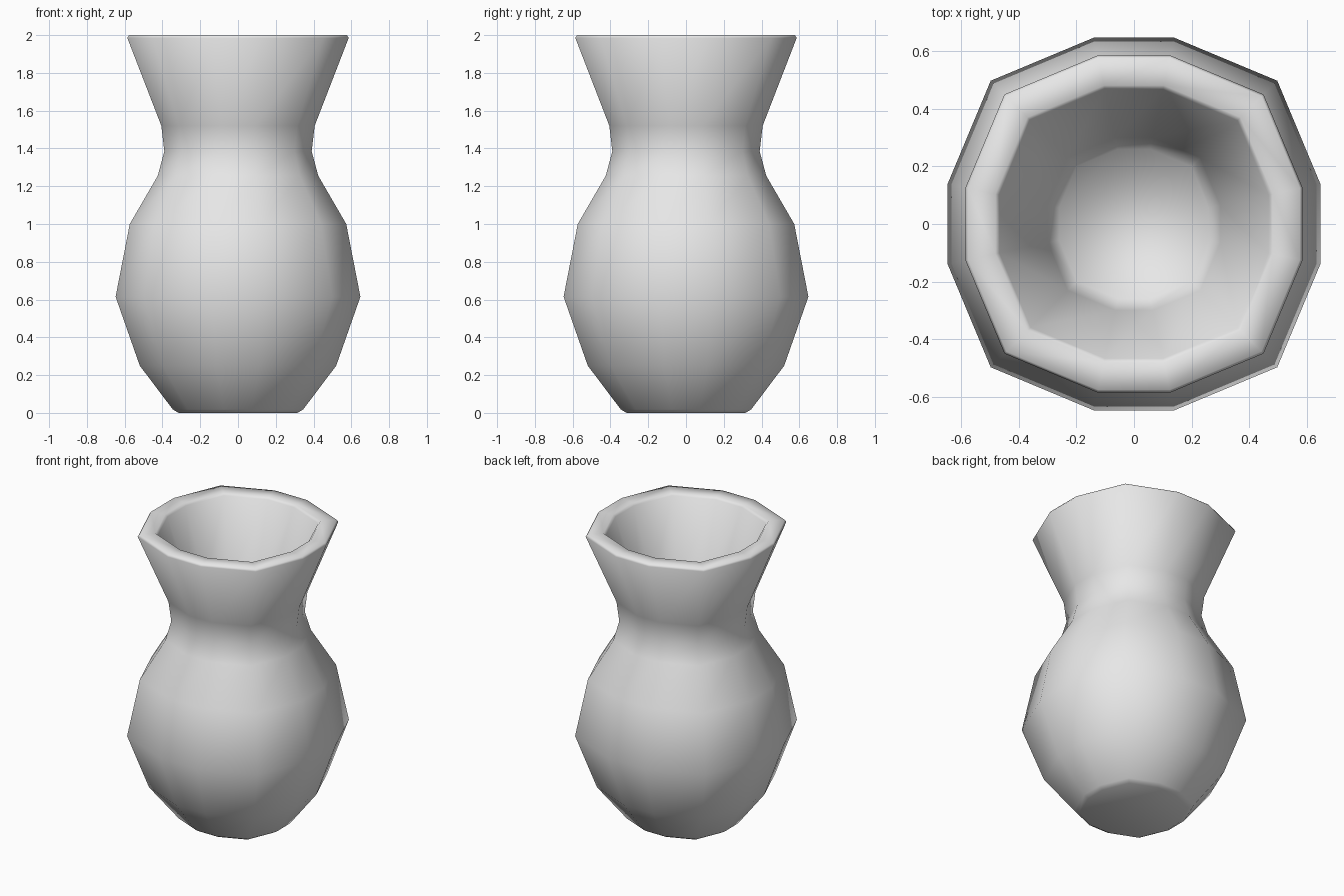
import bpy
import bmesh

cube = bpy.data.objects.get("Cube")
if cube:
    bpy.data.objects.remove(cube, do_unlink=True)

# Pale grey clay
clay = bpy.data.materials.new("pale_grey")
clay.use_nodes = True
clay.diffuse_color = (0.8, 0.8, 0.8, 1)
clay.node_tree.nodes["Principled BSDF"].inputs["Base Color"].default_value = (0.8, 0.8, 0.8, 1)

# Twelve-sided outline with half-width 1: a square with cut-back corners
S, C = 0.216, 0.769
quarter = [(1, S), (C, C), (S, 1)]
outline = []
for _ in range(4):
    outline += quarter
    quarter = [(-y, x) for x, y in quarter]

# Half-width and height, from the base up the outside and down the inside
profile = [
    (0.315, 0.0), (0.345, 0.018),                              # base edge
    (0.52, 0.25), (0.648, 0.615), (0.573, 1.0),                # belly
    (0.425, 1.255), (0.39, 1.385), (0.406, 1.52),              # neck
    (0.586, 1.985), (0.577, 2.0), (0.482, 2.0), (0.468, 1.985),  # rim
    (0.30, 1.5), (0.26, 1.36),                                 # inner bowl
]

# Vase: loft the outline along the profile
bm = bmesh.new()
rings = [[bm.verts.new((x * w, y * w, z)) for x, y in outline] for w, z in profile]
n = len(outline)
for low, high in zip(rings, rings[1:]):
    for i in range(n):
        j = (i + 1) % n
        bm.faces.new((low[i], low[j], high[j], high[i]))
bm.faces.new(rings[0][::-1])   # base
bm.faces.new(rings[-1])        # inner floor
bmesh.ops.recalc_face_normals(bm, faces=bm.faces)
for face in bm.faces:
    face.smooth = True

mesh = bpy.data.meshes.new("vase")
bm.to_mesh(mesh)
bm.free()
mesh.materials.append(clay)
vase = bpy.data.objects.new("vase", mesh)
bpy.context.collection.objects.link(vase)
